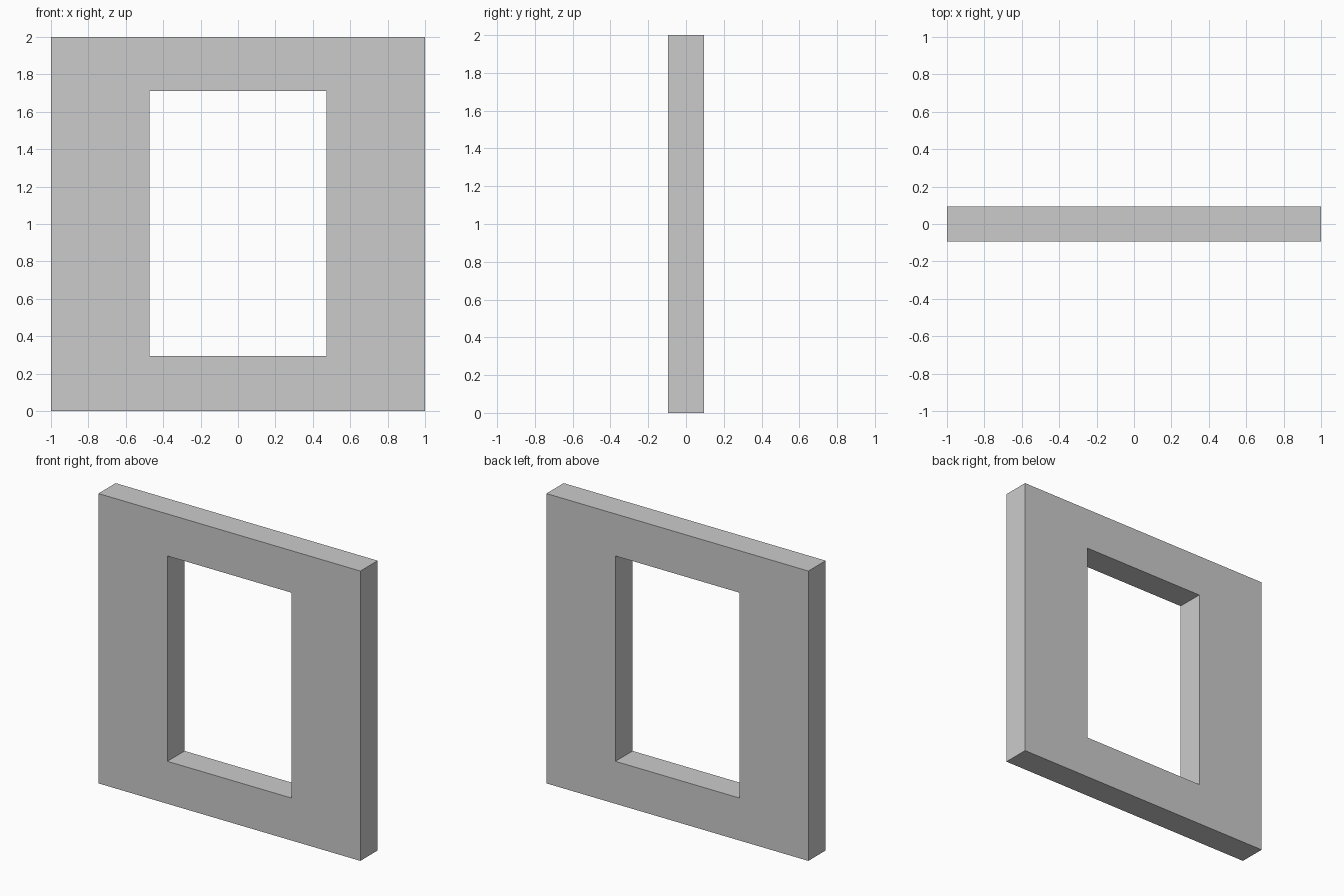
import bpy
import bmesh

if "Cube" in bpy.data.objects:
    bpy.data.objects.remove(bpy.data.objects["Cube"])

HALF_DEPTH = 0.094


def rectangle(bm, half_width, bottom, top, y):
    corners = [(-half_width, bottom), (half_width, bottom),
               (half_width, top), (-half_width, top)]
    return [bm.verts.new((x, y, z)) for x, z in corners]


# Wall panel with a rectangular window opening
bm = bmesh.new()
outer_front = rectangle(bm, 1.0, 0.0, 2.0, -HALF_DEPTH)
inner_front = rectangle(bm, 0.473, 0.293, 1.71, -HALF_DEPTH)
outer_back = rectangle(bm, 1.0, 0.0, 2.0, HALF_DEPTH)
inner_back = rectangle(bm, 0.473, 0.293, 1.71, HALF_DEPTH)

# Bridge the loops: front face, outer edge, back face, opening reveal
loops = [outer_front, outer_back, inner_back, inner_front]
for a, b in zip(loops, loops[1:] + loops[:1]):
    for i in range(4):
        j = (i + 1) % 4
        bm.faces.new((a[i], a[j], b[j], b[i]))
bmesh.ops.recalc_face_normals(bm, faces=bm.faces)

mesh = bpy.data.meshes.new("window_wall")
bm.to_mesh(mesh)
bm.free()
wall = bpy.data.objects.new("window_wall", mesh)
bpy.context.collection.objects.link(wall)
